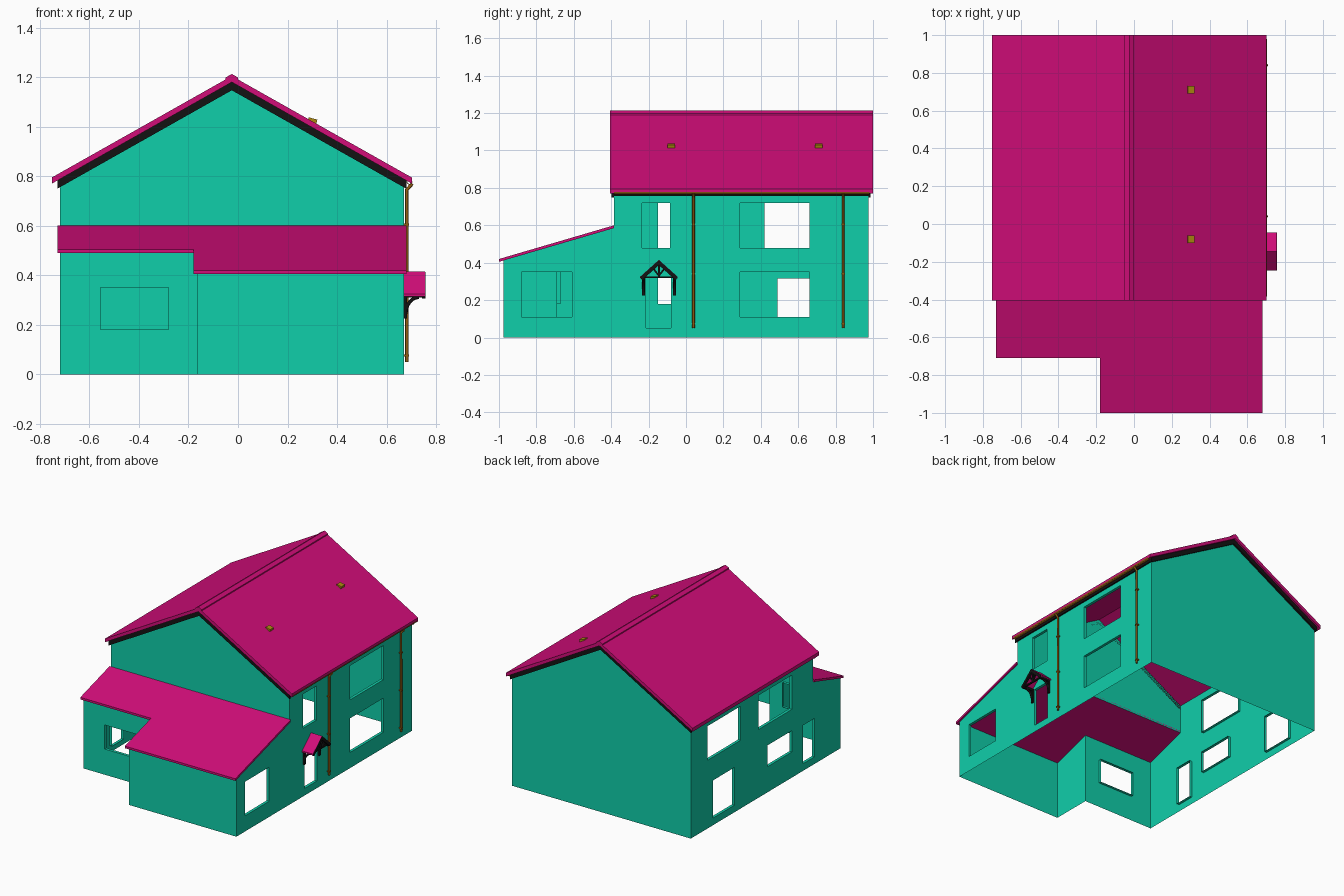
import bpy, bmesh, math
from mathutils import Vector

cube = bpy.data.objects.get("Cube")
if cube:
    bpy.data.objects.remove(cube, do_unlink=True)


def material(name, rgb):
    m = bpy.data.materials.new(name)
    m.use_nodes = True
    m.diffuse_color = (*rgb, 1)
    m.node_tree.nodes["Principled BSDF"].inputs["Base Color"].default_value = (*rgb, 1)
    return m


TEAL = material("teal_wall", (0.005, 0.62, 0.40))
PINK = material("pink_roof", (0.64, 0.004, 0.19))
BLACK = material("black_trim", (0.006, 0.006, 0.006))
BROWN = material("brown_pipe", (0.27, 0.11, 0.006))
GOLD = material("gold_vent", (0.42, 0.25, 0.005))

# Main dimensions
LEFT, RIGHT, MID = -0.72, 0.67, -0.025
FRONT, BACK = -0.385, 0.975
RIDGE, SLOPE, SLAB = 1.205, 0.564, 0.025
REVEAL = 0.02


def roof_z(x):
    return RIDGE - abs(x - MID) * SLOPE


def lean_z(y):
    return 0.6 + 0.293 * (y - FRONT)


def finish(name, bm, mat, fix_normals=True):
    if fix_normals:
        bmesh.ops.recalc_face_normals(bm, faces=bm.faces)
    mesh = bpy.data.meshes.new(name)
    bm.to_mesh(mesh)
    bm.free()
    mesh.materials.append(mat)
    ob = bpy.data.objects.new(name, mesh)
    bpy.context.collection.objects.link(ob)
    return ob


def prism(name, points, offset, mat):
    """Solid made by sweeping a flat outline along an offset."""
    bm = bmesh.new()
    face = bm.faces.new([bm.verts.new(p) for p in points])
    new = bmesh.ops.extrude_face_region(bm, geom=[face], use_keep_orig=True)["geom"]
    bmesh.ops.translate(bm, vec=offset, verts=[v for v in new if isinstance(v, bmesh.types.BMVert)])
    return finish(name, bm, mat)


def bar(name, a, b, width, depth, mat):
    """Rectangular beam between two points."""
    a, b = Vector(a), Vector(b)
    bm = bmesh.new()
    bmesh.ops.create_cube(bm, size=1)
    bmesh.ops.scale(bm, vec=(width, depth, (b - a).length), verts=bm.verts)
    turn = (b - a).to_track_quat("Z", "Y").to_matrix()
    bmesh.ops.rotate(bm, matrix=turn, verts=bm.verts)
    bmesh.ops.translate(bm, vec=(a + b) / 2, verts=bm.verts)
    return finish(name, bm, mat)


def box(name, lo, hi, mat):
    return prism(name, [(lo[0], lo[1], lo[2]), (hi[0], lo[1], lo[2]), (hi[0], hi[1], lo[2]),
                        (lo[0], hi[1], lo[2])], (0, 0, hi[2] - lo[2]), mat)


def pipe(name, points, radius, mat):
    cu = bpy.data.curves.new(name, "CURVE")
    cu.dimensions = "3D"
    cu.bevel_depth, cu.bevel_resolution, cu.use_fill_caps = radius, 2, True
    sp = cu.splines.new("POLY")
    sp.points.add(len(points) - 1)
    for p, co in zip(sp.points, points):
        p.co = (*co, 1)
    cu.materials.append(mat)
    ob = bpy.data.objects.new(name, cu)
    bpy.context.collection.objects.link(ob)


def wall(name, place, out, rect, holes=(), voids=(), extra=()):
    """Wall sheet with openings that have reveals turned inwards."""
    out = Vector(out)
    bm = bmesh.new()

    def face(points, direction):
        f = bm.faces.new([bm.verts.new(p) for p in points])
        f.normal_update()
        if f.normal.dot(direction) < 0:
            f.normal_flip()

    gaps = list(holes) + list(voids)
    us = sorted({u for r in [rect] + gaps for u in r[:2]})
    zs = sorted({z for r in [rect] + gaps for z in r[2:]})
    for a, b in zip(us, us[1:]):
        for c, d in zip(zs, zs[1:]):
            u, z = (a + b) / 2, (c + d) / 2
            if not any(g[0] < u < g[1] and g[2] < z < g[3] for g in gaps):
                face([place(a, c), place(b, c), place(b, d), place(a, d)], out)
    for outline in extra:
        face([place(*p) for p in outline], out)
    for a, b, c, d in holes:
        corners = [Vector(place(*p)) for p in ((a, c), (b, c), (b, d), (a, d))]
        centre = sum(corners, Vector()) / 4
        for p, q in zip(corners, corners[1:] + corners[:1]):
            face([p, q, q - out * REVEAL, p - out * REVEAL], centre - (p + q) / 2)
    finish(name, bm, TEAL, False)


# Side walls, running from the house into the lean-to
LOW, STEP = -0.975, -0.69
WALL_TOP = roof_z(RIGHT) - SLAB


def side(name, x, out, start, holes):
    low, high = lean_z(start) - 0.015, lean_z(FRONT) - 0.015
    wall(name, lambda y, z: (x, y, z), out, (start, BACK, 0, WALL_TOP), holes,
         [(start, FRONT, low, WALL_TOP)], [[(start, low), (FRONT, low), (FRONT, high)]])


side("right_side_wall", RIGHT, (1, 0, 0), LOW, [
    (-0.88, -0.61, 0.11, 0.35), (-0.215, -0.08, 0.05, 0.32), (-0.235, -0.085, 0.48, 0.72),
    (0.29, 0.66, 0.48, 0.72), (0.29, 0.66, 0.11, 0.35)])
side("left_side_wall", LEFT, (-1, 0, 0), STEP, [
    (0.49, 0.73, 0.05, 0.315), (0.42, 0.79, 0.48, 0.72), (-0.15, 0.22, 0.48, 0.72),
    (-0.15, 0.12, 0.18, 0.33), (-0.40, -0.27, 0.05, 0.32)])

# Gable walls
GABLE = [(LEFT, WALL_TOP), (RIGHT, WALL_TOP), (MID, RIDGE - SLAB)]
for name, y, out, base in (("front_gable_wall", FRONT, -1, lean_z(FRONT) - 0.015),
                           ("back_gable_wall", BACK, 1, 0)):
    wall(name, lambda x, z: (x, y, z), (0, out, 0), (LEFT, RIGHT, base, WALL_TOP), extra=[GABLE])

# Lean-to walls
CORNER = -0.165
wall("lean_to_front_wall", lambda x, z: (x, LOW, z), (0, -1, 0), (CORNER, RIGHT, 0, lean_z(LOW) - 0.015))
wall("lean_to_recessed_wall", lambda x, z: (x, STEP, z), (0, -1, 0),
     (LEFT, CORNER, 0, lean_z(STEP) - 0.015), [(-0.555, -0.28, 0.18, 0.35)])
a, b = lean_z(LOW) - 0.015, lean_z(STEP) - 0.015
wall("lean_to_return_wall", lambda y, z: (CORNER, y, z), (-1, 0, 0), (LOW, STEP, 0, a),
     extra=[[(LOW, a), (STEP, a), (STEP, b)]])

# Lean-to roof
outline = [(-0.73, -0.71), (-0.18, -0.71), (-0.18, -1), (0.68, -1), (0.68, FRONT), (-0.73, FRONT)]
prism("lean_to_roof", [(x, y, lean_z(y)) for x, y in outline], (0, 0, -0.015), PINK)


# Main roof, ridge cap and verge boards
def chevron(name, half, top, thick, y0, y1, mat):
    xs = (MID - half, MID, MID + half)
    points = [(x, y0, roof_z(x) + top) for x in xs]
    points += [(x, y0, roof_z(x) + top - thick) for x in reversed(xs)]
    prism(name, points, (0, y1 - y0, 0), mat)


chevron("main_roof", 0.727, 0, SLAB, -0.405, 1, PINK)
chevron("ridge_cap", 0.025, 0.008, 0.012, -0.405, 1, PINK)
chevron("front_verge_board", 0.705, -SLAB, 0.033, -0.397, FRONT, BLACK)
chevron("back_verge_board", 0.705, -SLAB, 0.033, BACK, 0.987, BLACK)
for name, x in (("right_fascia", RIGHT), ("left_fascia", LEFT - 0.01)):
    box(name, (x, -0.395, 0.757), (x + 0.01, 0.985, 0.784), BLACK)

# Roof vents
for i, y in enumerate((-0.08, 0.71)):
    vent = box(f"roof_vent_{i + 1}", (-0.018, -0.02, -0.01), (0.018, 0.02, 0.012), GOLD)
    vent.location = (0.3, y, roof_z(0.3))
    vent.rotation_euler.y = math.atan(SLOPE) / 2

# Gutter channel
arc = [math.pi * (1 + i / 6) for i in range(7)]
section = [(r * math.cos(t), r * math.sin(t)) for r, ts in ((0.012, arc), (0.009, arc[::-1])) for t in ts]
prism("gutter", [(0.693 + x, -0.385, 0.778 + z) for x, z in section], (0, 1.365, 0), BROWN)

# Downpipes with wall clips
for i, y in enumerate((0.04, 0.84)):
    pipe(f"downpipe_{i + 1}", [(0.682, y, 0.05), (0.682, y, 0.745), (0.704, y, 0.77)], 0.007, BROWN)
    for z in (0.075, 0.34, 0.605):
        box(f"pipe_clip_{i + 1}", (RIGHT, y - 0.009, z - 0.004), (0.69, y + 0.009, z + 0.004), BROWN)

# Door canopy: roof slabs, front truss and curved brackets
CY, PEAK, EAVE, HALF = -0.145, 0.415, 0.325, 0.1
for s, label in ((-1, "near"), (1, "far")):
    edge = CY + s * HALF
    prism(f"canopy_roof_{label}", [(RIGHT, CY, PEAK), (RIGHT, edge, EAVE), (RIGHT, edge, EAVE - 0.01),
                                   (RIGHT, CY, PEAK - 0.01)], (0.085, 0, 0), PINK)
    prism(f"canopy_rafter_{label}", [(0.743, CY, PEAK - 0.002), (0.743, edge, EAVE - 0.002),
                                     (0.743, edge + s * -0.01, EAVE - 0.018), (0.743, CY, PEAK - 0.028)],
          (0.014, 0, 0), BLACK)
    bar(f"canopy_strut_{label}", (0.74, CY, 0.33), (0.74, CY + s * 0.032, 0.372), 0.009, 0.009, BLACK)
    post = CY + s * 0.083
    box(f"canopy_beam_{label}", (RIGHT, post - 0.008, 0.31), (0.745, post + 0.008, 0.326), BLACK)
    box(f"canopy_wall_post_{label}", (RIGHT, post - 0.008, 0.225), (0.682, post + 0.008, 0.315), BLACK)
    bend = [math.pi / 2 * k / 6 for k in range(7)]
    pipe(f"canopy_bracket_{label}", [(0.73 - 0.052 * math.cos(t), post, 0.245 + 0.066 * math.sin(t))
                                     for t in bend], 0.007, BLACK)
bar("canopy_tie", (0.74, CY - 0.085, 0.322), (0.74, CY + 0.085, 0.322), 0.01, 0.01, BLACK)
bar("canopy_king_post", (0.74, CY, 0.32), (0.74, CY, 0.4), 0.01, 0.01, BLACK)
